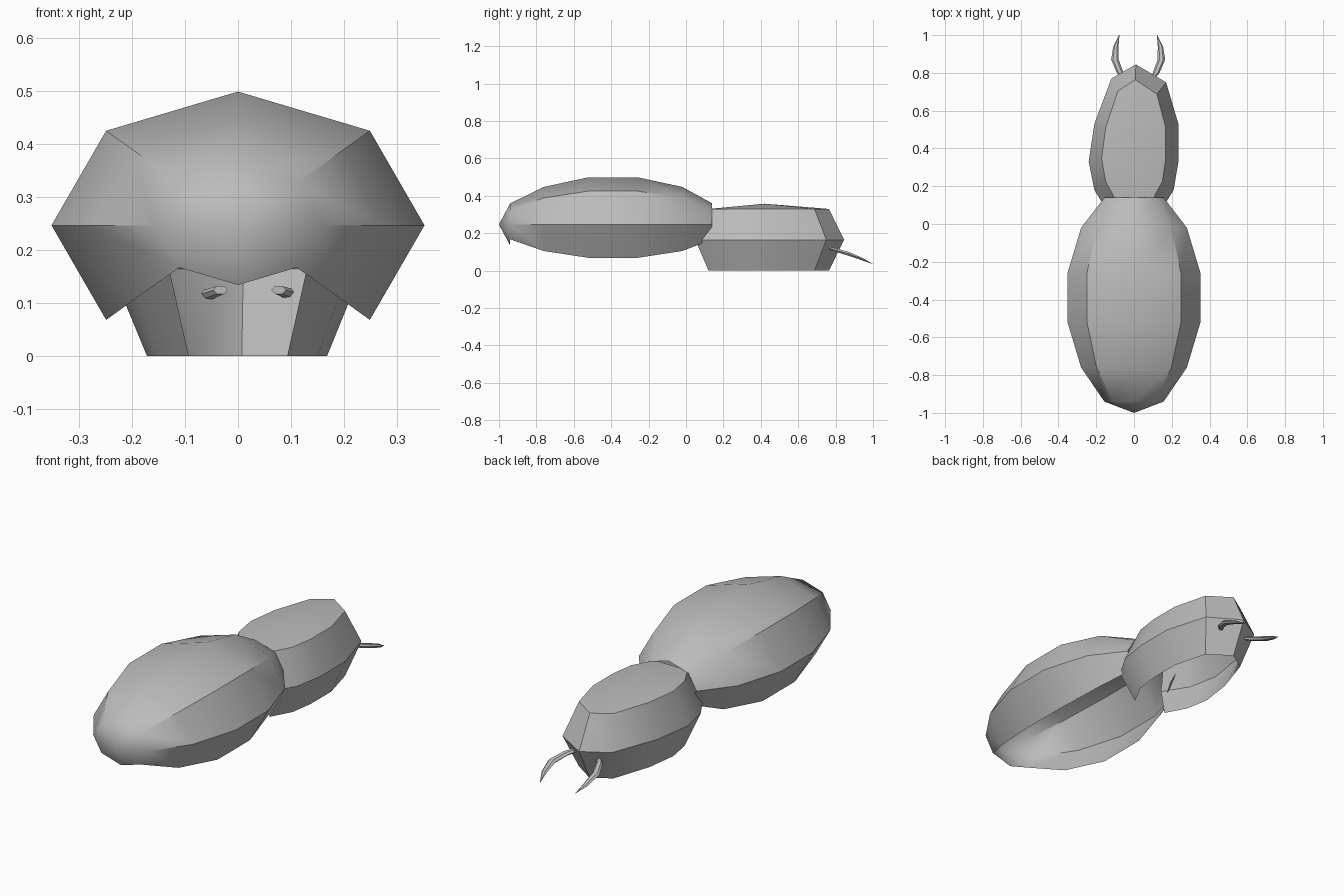
import bpy, bmesh, math
from mathutils import Vector

cube = bpy.data.objects.get("Cube")
if cube:
    bpy.data.objects.remove(cube, do_unlink=True)

grey = bpy.data.materials.new("plain_grey")
grey.use_nodes = True
grey.diffuse_color = (0.5, 0.5, 0.5, 1)
grey.node_tree.nodes["Principled BSDF"].inputs["Base Color"].default_value = (0.5, 0.5, 0.5, 1)


def finish(name, bm, angle=38):
    mesh = bpy.data.meshes.new(name)
    bm.to_mesh(mesh)
    bm.free()
    obj = bpy.data.objects.new(name, mesh)
    bpy.context.collection.objects.link(obj)
    mesh.materials.append(grey)
    bpy.ops.object.select_all(action='DESELECT')
    obj.select_set(True)
    bpy.context.view_layer.objects.active = obj
    bpy.ops.object.shade_smooth_by_angle(angle=math.radians(angle))
    return obj


def bridge(bm, a, b, skip=()):
    # quads between two equal rows of vertices
    for i in range(len(a) - 1):
        if i not in skip:
            bm.faces.new((a[i], a[i + 1], b[i + 1], b[i]))


# Abdomen: scaled eight-sided rings, open along the underside, closed front cone
bm = bmesh.new()
rings = []
for y, r in ((-0.94, 0.157), (-0.76, 0.28), (-0.52, 0.352), (-0.26, 0.352), (-0.02, 0.28), (0.14, 0.157)):
    ring = []
    for i in range(8):
        a = math.tau * i / 8
        ring.append(bm.verts.new((r * math.sin(a), y, 0.247 + 0.717 * r * math.cos(a))))
    rings.append(ring)
for a, b in zip(rings, rings[1:]):
    bridge(bm, a + a[:1], b + b[:1], skip=(3, 4))
tip = bm.verts.new((0, -1, 0.247))
for i in range(8):
    bm.faces.new((rings[0][i - 1], rings[0][i], tip))
bmesh.ops.delete(bm, geom=[v for v in bm.verts if not v.link_faces], context='VERTS')
bmesh.ops.recalc_face_normals(bm, faces=bm.faces)
finish("abdomen", bm)

# Thorax: open-bottomed shell bulging at mid height, with a shallow roof
plan = [(-0.13, 0.05), (-0.21, 0.18), (-0.24, 0.33), (-0.21, 0.53), (-0.12, 0.77), (0.01, 0.845),
        (0.17, 0.75), (0.235, 0.53), (0.235, 0.33), (0.21, 0.18), (0.13, 0.05)]
bm = bmesh.new()
levels = []
for z, sx, sy in ((0, 0.715, 0.81), (0.165, 1, 1), (0.33, 0.715, 0.81)):
    levels.append([bm.verts.new((x * sx, 0.42 + (y - 0.42) * sy, z)) for x, y in plan])
bridge(bm, levels[0], levels[1])
bridge(bm, levels[1], levels[2])
peak = bm.verts.new((0, 0.42, 0.358))
for i in range(len(plan)):
    bm.faces.new((levels[2][i - 1], levels[2][i], peak))
bmesh.ops.recalc_face_normals(bm, faces=bm.faces)
finish("thorax", bm)


# Mandibles: tapering curved blades swept along a short path
def mandible(name, cx, side):
    path = [(0.055, 0.75, 0.125), (0.095, 0.80, 0.11), (0.123, 0.87, 0.09),
            (0.118, 0.94, 0.063), (0.1, 1.0, 0.035)]
    widths = (0.014, 0.018, 0.02, 0.014, 0.001)
    bm = bmesh.new()
    rows = []
    for (x, y, z), w in zip(path, widths):
        c = Vector((cx + side * x, y, z))
        row = [bm.verts.new(c + Vector((w * math.cos(a), 0, 0.6 * w * math.sin(a))))
               for a in (math.tau * i / 6 for i in range(6))]
        rows.append(row)
    for a, b in zip(rows, rows[1:]):
        bridge(bm, a + a[:1], b + b[:1])
    bm.faces.new(rows[0])
    bm.faces.new(rows[-1])
    bmesh.ops.recalc_face_normals(bm, faces=bm.faces)
    finish(name, bm)


mandible("left_mandible", 0.022, 1)
mandible("right_mandible", 0.022, -1)
